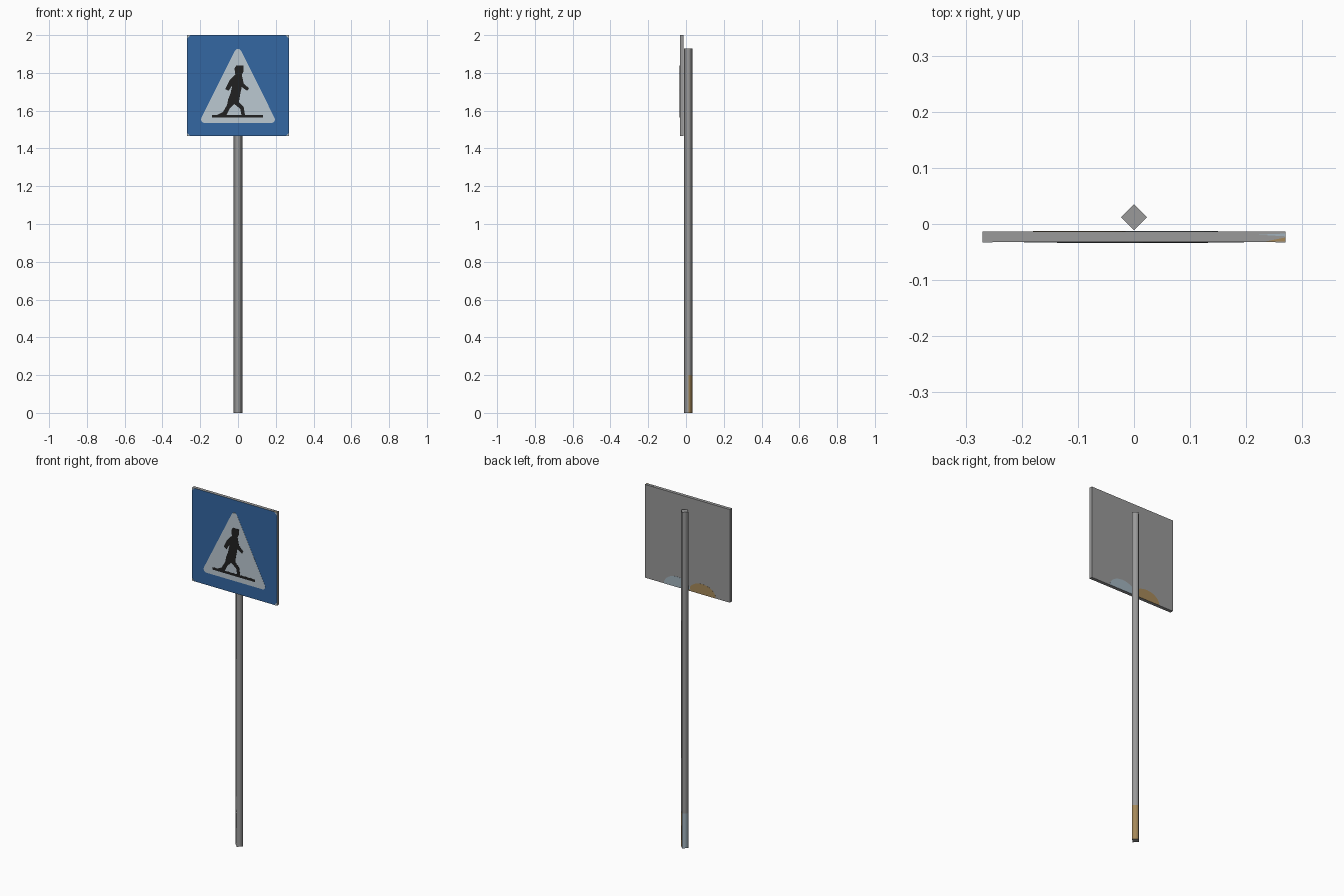
import bpy, bmesh, math
from mathutils import Vector

if "Cube" in bpy.data.objects:
    bpy.data.objects.remove(bpy.data.objects["Cube"])


def make_mat(name, rgb):
    m = bpy.data.materials.new(name)
    m.diffuse_color = (*rgb, 1)
    m.use_nodes = True
    m.node_tree.nodes["Principled BSDF"].inputs["Base Color"].default_value = m.diffuse_color
    return m


GREY = make_mat("galvanised grey", (0.32, 0.32, 0.32))
BLUE = make_mat("sign blue", (0.033, 0.135, 0.36))
WHITE = make_mat("reflective white", (0.50, 0.58, 0.64))
BLACK = make_mat("figure black", (0.015, 0.015, 0.015))
RUST = make_mat("rust ochre", (0.38, 0.25, 0.10))
PALE = make_mat("pale blue grey", (0.36, 0.45, 0.51))

X, Z0, Z1 = 0.27, 1.465, 2.0          # panel half width, bottom, top
FRONT, BACK = -0.032, -0.013          # panel faces
POLE_Y, POLE_R, POLE_TOP = 0.012, 0.023, 1.93


def finish(name, bm, mats):
    bmesh.ops.recalc_face_normals(bm, faces=bm.faces)
    me = bpy.data.meshes.new(name)
    bm.to_mesh(me)
    bm.free()
    for m in mats:
        me.materials.append(m)
    ob = bpy.data.objects.new(name, me)
    bpy.context.collection.objects.link(ob)
    return ob


def plate(name, outlines, mat, place, push):
    """Thin plate: 2D outlines placed in 3D, then extruded by push."""
    bm = bmesh.new()
    for pts in outlines:
        f = bm.faces.new([bm.verts.new(place(a, b)) for a, b in pts])
        ext = bmesh.ops.extrude_face_region(bm, geom=[f], use_keep_orig=True)
        bmesh.ops.translate(bm, vec=Vector(push),
                            verts=[v for v in ext["geom"] if isinstance(v, bmesh.types.BMVert)])
    return finish(name, bm, [mat])


def on_front(x, z):
    return (x, FRONT, z)


def on_back(x, z):
    return (x, BACK, z)


def on_top(x, y):
    return (x, y, Z1)


# Panel: grey box with a blue front
bm = bmesh.new()
bmesh.ops.create_cube(bm, size=1)
for v in bm.verts:
    v.co = (v.co.x * 2 * X, (FRONT + BACK) / 2 + v.co.y * (BACK - FRONT),
            (Z0 + Z1) / 2 + v.co.z * (Z1 - Z0))
bm.normal_update()
for f in bm.faces:
    f.material_index = 1 if f.normal.y < -0.5 else 0
finish("sign_panel", bm, [GREY, BLUE])

# Pole: four-sided tube, weathered on the rear faces of the foot
bm = bmesh.new()
rings = []
for z in (0, 0.2, POLE_TOP):
    rings.append([bm.verts.new((POLE_R * math.cos(i * math.pi / 2),
                                POLE_Y + POLE_R * math.sin(i * math.pi / 2), z)) for i in range(4)])
for r in range(2):
    for i in range(4):
        j = (i + 1) % 4
        f = bm.faces.new((rings[r][i], rings[r][j], rings[r + 1][j], rings[r + 1][i]))
        f.smooth = True
        if r == 0:
            f.material_index = (1, 2, 0, 0)[i]
for ring in (rings[0], rings[-1]):
    cap = bm.faces.new(ring)
    for e in cap.edges:
        e.smooth = False
finish("pole", bm, [GREY, RUST, PALE])

# White triangle with rounded corners
tri = []
r = 0.018
for cx, cz, start in ((0, 1.909, 28), (-0.178, 1.553, 152), (0.178, 1.553, 270)):
    for k in range(5):
        a = math.radians(start + k * 31)
        tri.append((cx + r * math.cos(a), cz + r * math.sin(a)))
plate("white_triangle", [tri], WHITE, on_front, (0, -0.0008, 0))

# Walking figure: head, body with arms, legs and ground line
head = [(-0.016, 1.795), (0.02, 1.79), (0.03, 1.81), (0.028, 1.838), (-0.008, 1.84), (-0.018, 1.825)]
body = [(-0.012, 1.795), (0.02, 1.79), (0.03, 1.745), (0.058, 1.718), (0.048, 1.705), (0.02, 1.725),
        (0.012, 1.69), (-0.04, 1.69), (-0.03, 1.735), (-0.05, 1.705), (-0.068, 1.715), (-0.045, 1.76)]
legs = [(-0.04, 1.69), (0.012, 1.69), (0.005, 1.645), (0.03, 1.62), (0.037, 1.578), (0.018, 1.578),
        (0.012, 1.61), (-0.02, 1.635), (-0.045, 1.61), (-0.06, 1.578), (-0.108, 1.578),
        (-0.08, 1.592), (-0.058, 1.63), (-0.052, 1.66)]
ground = [(-0.137, 1.564), (0.132, 1.564), (0.132, 1.578), (-0.137, 1.578)]
plate("walking_figure", [head, body, legs, ground], BLACK, on_front, (0, -0.0016, 0))

# Worn white corners of the panel
corners = []
for sx in (-1, 1):
    for z, sz in ((Z0, 1), (Z1, -1)):
        corners.append([(sx * X, z), (sx * (X - 0.018), z), (sx * X, z + sz * 0.018)])
plate("worn_corners", corners, WHITE, on_front, (0, -0.0006, 0))


# Half-round stains along the lower back edge
def stain(cx):
    return [(cx + 0.085 * math.cos(math.pi * k / 12), Z0 + 0.06 * math.sin(math.pi * k / 12))
            for k in range(13)]


plate("pale_back_stain", [stain(0.065)], PALE, on_back, (0, 0.0006, 0))
plate("rust_back_stain", [stain(-0.095)], RUST, on_back, (0, 0.0006, 0))

# Small streaks on the top edge
plate("pale_top_streak", [[(0.22, -0.019), (X, -0.022), (X, -0.017)]], PALE, on_top, (0, 0, 0.0005))
plate("rust_top_streak", [[(0.235, -0.031), (X, -0.031), (X, -0.024)]], RUST, on_top, (0, 0, 0.0005))
